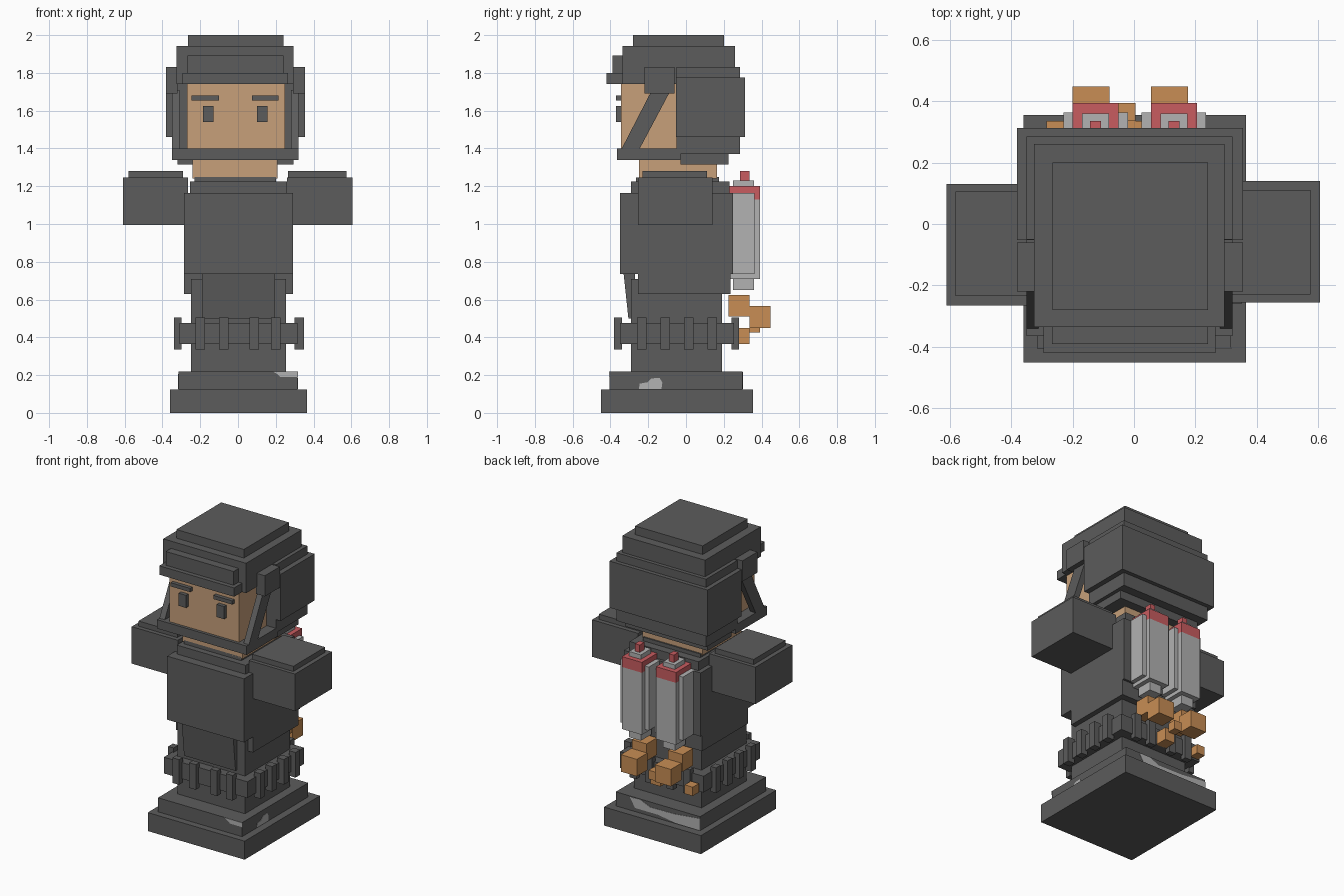
import bpy, bmesh

cube = bpy.data.objects.get("Cube")
if cube:
    bpy.data.objects.remove(cube, do_unlink=True)


def material(name, rgb):
    m = bpy.data.materials.new(name)
    m.use_nodes = True
    m.diffuse_color = (*rgb, 1)
    bsdf = m.node_tree.nodes["Principled BSDF"]
    bsdf.inputs["Base Color"].default_value = (*rgb, 1)
    bsdf.inputs["Roughness"].default_value = 0.8
    return m


DARK = material("charcoal", (0.107, 0.107, 0.107))
SKIN = material("skin tan", (0.57, 0.35, 0.195))
GREY = material("light grey", (0.445, 0.445, 0.445))
RED = material("tank red", (0.58, 0.107, 0.117))
ORANGE = material("flame orange", (0.58, 0.27, 0.09))


def finish(name, bm, mat):
    bmesh.ops.recalc_face_normals(bm, faces=bm.faces)
    me = bpy.data.meshes.new(name)
    bm.to_mesh(me)
    bm.free()
    me.materials.append(mat)
    ob = bpy.data.objects.new(name, me)
    bpy.context.collection.objects.link(ob)
    return ob


def box(name, x, y, z, mat=DARK):
    """Box from (low, high) ranges on each axis."""
    bm = bmesh.new()
    bmesh.ops.create_cube(bm, size=1)
    for v in bm.verts:
        v.co = [r[1] if c > 0 else r[0] for c, r in zip(v.co, (x, y, z))]
    return finish(name, bm, mat)


def prism(name, pts, axis, lo, hi, mat=DARK):
    """Outline in (other axis, z), extruded along axis 0 (x) or 1 (y)."""
    bm = bmesh.new()
    verts = [bm.verts.new((lo, a, z) if axis == 0 else (a, lo, z)) for a, z in pts]
    face = bm.faces.new(verts)
    new = bmesh.ops.extrude_face_region(bm, geom=[face])["geom"]
    for v in new:
        if isinstance(v, bmesh.types.BMVert):
            v.co[axis] = hi
    return finish(name, bm, mat)


# Stepped base with worn patches
box("base_lower", (-.36, .365), (-.45, .355), (0, .125))
box("base_upper", (-.315, .315), (-.405, .30), (.125, .22))
prism("scuff_front", [(.185, .219), (.317, .219), (.317, .19), (.225, .19), (.205, .207)],
      1, -.407, -.402, GREY)
prism("scuff_right", [(-.25, .127), (-.245, .155), (-.205, .162), (-.185, .182),
                      (-.14, .186), (-.125, .16), (-.13, .127)], 0, .312, .317, GREY)
prism("scuff_back", [(.21, .215), (.13, .217), (.055, .185), (-.13, .188), (-.317, .207),
                     (-.317, .127), (-.13, .13), (.0, .15), (.17, .15)], 1, .297, .302, GREY)

# Body
box("lower_body", (-.25, .255), (-.29, .19), (.22, .71))
box("torso_hem", (-.285, .29), (-.255, .235), (.63, .735))
box("torso", (-.285, .29), (-.35, .25), (.735, 1.165))
box("shoulder_step", (-.255, .26), (-.29, .23), (1.165, 1.225))
box("collar", (-.23, .20), (-.25, .175), (1.225, 1.25))
prism("front_flap", [(-.33, .735), (-.305, .5), (-.27, .5), (-.27, .735)], 0, -.19, .195)

# Belt with pouches on all four sides
box("belt", (-.31, .315), (-.35, .255), (.365, .475))
PZ = (.335, .505)
for i, y in enumerate((-.26, -.135, -.01, .115)):
    box(f"pouch_right_{i}", (.30, .35), (y, y + .05), PZ)
    box(f"pouch_left_{i}", (-.34, -.30), (y, y + .05), PZ)
for i, x in enumerate((-.225, -.10, .06, .175)):
    box(f"pouch_front_{i}", (x, x + .05), (-.38, -.34), PZ)
    box(f"pouch_back_{i}", (x, x + .05), (.24, .28), PZ)

# Arms
box("arm_right_side", (-.61, -.265), (-.265, .13), (.995, 1.245))
box("arm_right_side_top", (-.58, -.29), (-.235, .105), (1.245, 1.28))
box("arm_left_side", (.26, .605), (-.255, .14), (.995, 1.245))
box("arm_left_side_top", (.265, .575), (-.23, .11), (1.245, 1.28))

# Head and face
box("neck", (-.24, .21), (-.25, .165), (1.24, 1.345), SKIN)
box("head", (-.27, .25), (-.345, .0), (1.38, 1.76), SKIN)
for side, ex, bx in (("right", (-.185, -.13), (-.245, -.10)), ("left", (.10, .155), (.075, .215))):
    box(f"eye_{side}", ex, (-.37, -.343), (1.54, 1.625))
    box(f"brow_{side}", bx, (-.37, -.343), (1.655, 1.68))

# Helmet
box("helmet_crown", (-.265, .24), (-.28, .20), (1.94, 2.0))
box("helmet_upper", (-.325, .295), (-.335, .26), (1.74, 1.942))
box("helmet_shell", (-.35, .32), (-.05, .285), (1.37, 1.83))
box("helmet_back", (-.38, .355), (-.052, .312), (1.46, 1.775))
box("helmet_nape", (-.32, .295), (-.03, .225), (1.315, 1.372))
box("brim", (-.295, .265), (-.42, -.33), (1.74, 1.80))
box("brow_plate", (-.267, .24), (-.39, -.33), (1.80, 1.893))
box("chin_band", (-.35, .32), (-.365, -.03), (1.34, 1.40))
strap = [(-.345, 1.39), (-.25, 1.39), (-.08, 1.71), (-.18, 1.71)]
for side, sx, bx in (("right", (-.35, -.31), (-.38, -.32)), ("left", (.28, .32), (.29, .355))):
    prism(f"strap_{side}", strap, 0, *sx)
    box(f"strap_buckle_{side}", bx, (-.22, -.06), (1.69, 1.83))

# Twin rocket tanks on the back
for side, c in (("right", -.125), ("left", .13)):
    def span(w):
        return (c - w / 2, c + w / 2)
    box(f"tank_{side}", span(.15), (.225, .393), (.71, 1.13), GREY)
    box(f"tank_band_{side}", span(.15), (.225, .393), (1.13, 1.20), RED)
    box(f"tank_flank_{side}", span(.21), (.235, .362), (.735, 1.165), GREY)
    box(f"tank_cap_{side}", span(.088), (.25, .36), (1.20, 1.23), GREY)
    box(f"tank_nozzle_{side}", span(.036), (.285, .335), (1.23, 1.28), RED)
    box(f"tank_exhaust_{side}", span(.09), (.25, .36), (.65, .71), GREY)

# Flame cubes under the tanks
flames = [((.06, .17), (.225, .335), (.51, .625)),
          ((-.21, -.10), (.225, .335), (.51, .625)),
          ((.055, .175), (.335, .447), (.45, .565)),
          ((-.20, -.08), (.335, .447), (.45, .565)),
          ((-.05, .005), (.335, .393), (.425, .485)),
          ((-.045, .03), (.25, .335), (.365, .45)),
          ((-.285, -.225), (.27, .335), (.365, .425))]
for i, (x, y, z) in enumerate(flames):
    box(f"flame_{i}", x, y, z, ORANGE)
